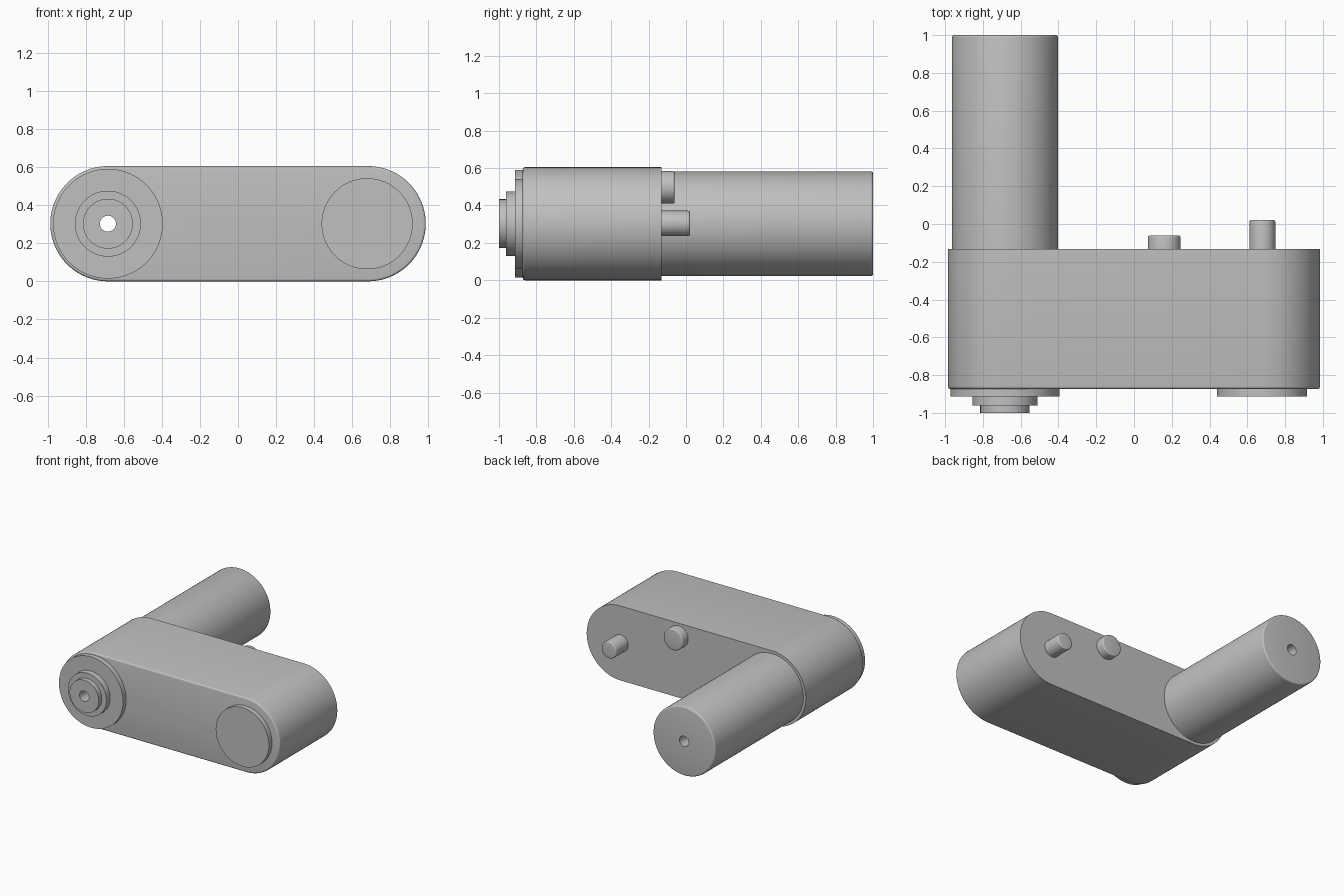
import bpy, bmesh, math

if "Cube" in bpy.data.objects:
    bpy.data.objects.remove(bpy.data.objects["Cube"])

ZC = 0.3025      # height of every main axis
AXIS = 0.683     # half distance between the two main axes
HOLE = 0.042     # radius of the through hole

grey = bpy.data.materials.new("plain grey")
grey.diffuse_color = (0.53, 0.53, 0.53, 1)
grey.use_nodes = True
grey.node_tree.nodes["Principled BSDF"].inputs["Base Color"].default_value = grey.diffuse_color


def rounded(r, y, f, inward):
    """Quarter-round rim at radius r, end y; inward is +1 for a front end, -1 for a back end."""
    pts = []
    for i in range(5):
        a = i * math.pi / 8
        pts.append((r - f + f * math.cos(a), y + inward * f * (1 - math.sin(a))))
    return pts if inward < 0 else pts[::-1]


def sweep(name, profile, x, z, spread=0.0, ring=False, seg=96):
    """Revolve (radius, y) points about a y axis; spread stretches the circle to a slot shape."""
    if spread:
        h = seg // 2
        dirs = [(math.pi * (i / h - 0.5) + s * math.pi, spread * (1 - 2 * s))
                for s in (0, 1) for i in range(h + 1)]
    else:
        dirs = [(2 * math.pi * i / seg, 0) for i in range(seg)]
    bm = bmesh.new()
    loops = [[bm.verts.new((x + dx + r * math.cos(a), y, z + r * math.sin(a)))
              for a, dx in dirs] for r, y in profile]
    n = len(dirs)
    pairs = list(zip(loops, loops[1:]))
    if ring:
        pairs.append((loops[-1], loops[0]))
    else:
        bm.faces.new(loops[0])
        bm.faces.new(loops[-1])
    for p, q in pairs:
        for i in range(n):
            j = (i + 1) % n
            bm.faces.new((p[i], p[j], q[j], q[i]))
    bmesh.ops.recalc_face_normals(bm, faces=bm.faces)
    me = bpy.data.meshes.new(name)
    bm.to_mesh(me)
    bm.free()
    me.materials.append(grey)
    ob = bpy.data.objects.new(name, me)
    bpy.context.collection.objects.link(ob)
    return ob


def smooth(ob):
    bpy.ops.object.select_all(action='DESELECT')
    ob.select_set(True)
    bpy.context.view_layer.objects.active = ob
    bpy.ops.object.shade_smooth_by_angle(angle=math.radians(30))


# slot-shaped gearbox body with a rounded front rim
body = sweep("gearbox_body", rounded(0.3025, -0.873, 0.013, 1) + [(0.3025, -0.132)],
             0, ZC, spread=AXIS)

# through hole in the body
cutter = sweep("hole_cutter", [(HOLE, -1.2), (HOLE, 1.2)], -AXIS, ZC)
cutter.hide_render = True
mod = body.modifiers.new("hole", 'BOOLEAN')
mod.operation, mod.solver, mod.object = 'DIFFERENCE', 'EXACT', cutter
bpy.context.view_layer.objects.active = body
bpy.ops.object.modifier_apply(modifier="hole")
bpy.data.objects.remove(cutter)

# stepped hub on the front left
hub = sweep("front_hub", [(HOLE, -1.0), (0.131, -1.0), (0.131, -0.962), (0.173, -0.962),
                          (0.173, -0.913), (0.288, -0.913), (0.288, -0.863), (HOLE, -0.863)],
            -AXIS, ZC, ring=True)

# motor tube at the back left
tube = sweep("motor_tube", [(HOLE, -0.142), (0.28, -0.142)] + rounded(0.28, 1.0, 0.012, -1)
             + [(HOLE, 1.0)], -AXIS, ZC, ring=True)

# round cover on the front right
cover = sweep("front_cover", [(0.239, -0.913), (0.239, -0.863)], 0.678, ZC)

# two pegs on the back
parts = [body, hub, tube, cover]
for name, r, x, z, end in (("wide_peg", 0.087, 0.16, 0.497, -0.061),
                           ("long_peg", 0.068, 0.68, 0.304, 0.021)):
    parts.append(sweep(name, [(r, -0.142)] + rounded(r, end, 0.01, -1), x, z, seg=64))

for ob in parts:
    smooth(ob)
